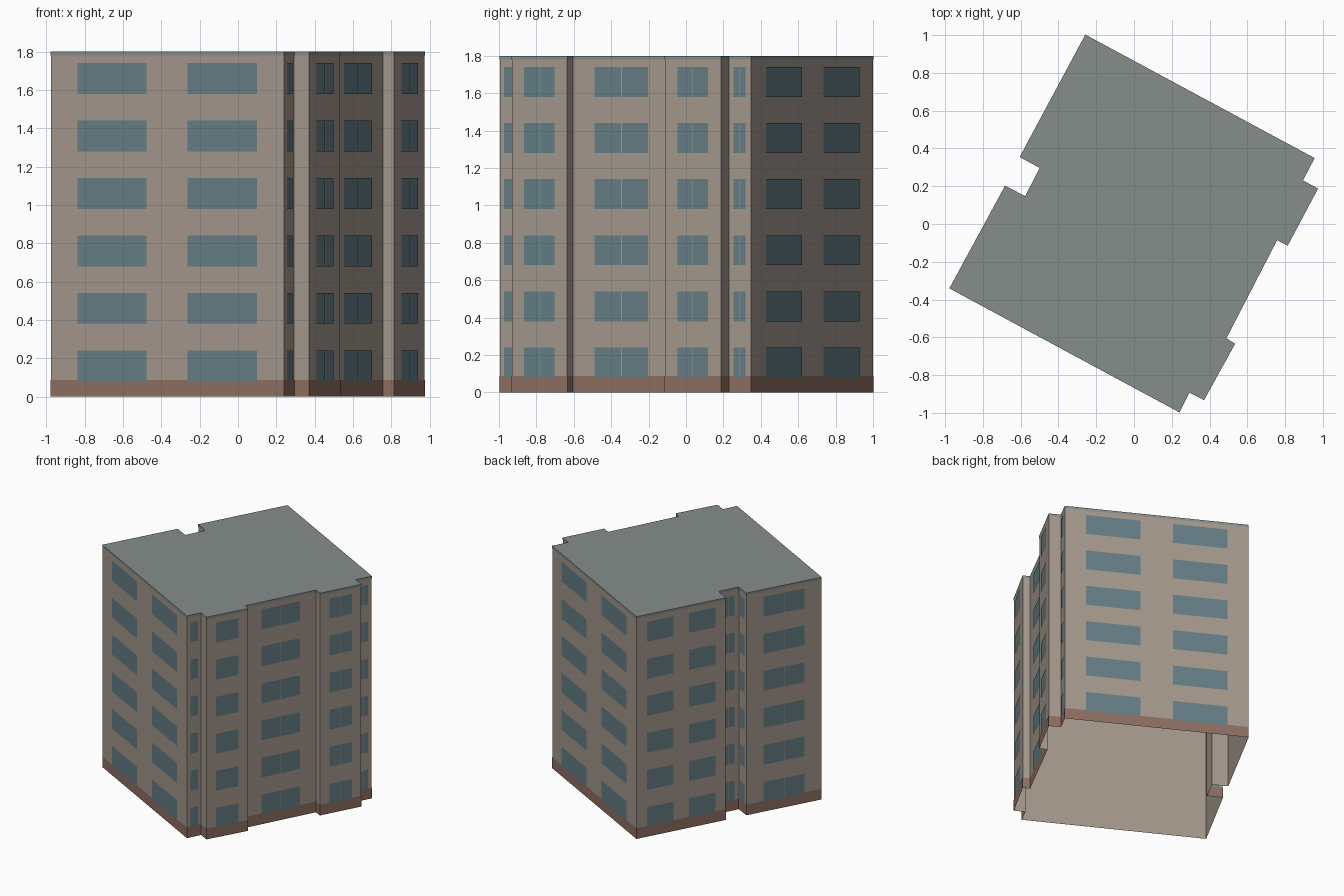
import bpy
from mathutils import Vector

if "Cube" in bpy.data.objects:
    bpy.data.objects.remove(bpy.data.objects["Cube"])

H, EPS = 1.8, 0.002
# Footprint, counter-clockwise from the left corner
PLAN = [Vector(p) for p in [
    (-0.975, -0.34), (0.24, -0.995), (0.293, -0.89), (0.37, -0.93),
    (0.533, -0.635), (0.487, -0.605), (0.757, -0.083), (0.813, -0.112),
    (0.972, 0.187), (0.892, 0.23), (0.954, 0.348), (-0.257, 1.0),
    (-0.603, 0.355), (-0.497, 0.298), (-0.575, 0.145), (-0.682, 0.20)]]
N = len(PLAN)


def make(name, verts, faces, color):
    mesh = bpy.data.meshes.new(name)
    mesh.from_pydata(verts, [], faces)
    mat = bpy.data.materials.new(name)
    mat.diffuse_color = (*color, 1)
    mat.use_nodes = True
    mat.node_tree.nodes["Principled BSDF"].inputs["Base Color"].default_value = mat.diffuse_color
    mesh.materials.append(mat)
    obj = bpy.data.objects.new(name, mesh)
    bpy.context.collection.objects.link(obj)
    return obj


def normal(i):
    d = (PLAN[(i + 1) % N] - PLAN[i]).normalized()
    return Vector((d.y, -d.x))


def outline(offset):
    """Footprint pushed outwards with mitred corners."""
    pts = []
    for i, p in enumerate(PLAN):
        a, b = normal(i - 1 if i else N - 1), normal(i)
        pts.append(p + (a + b) * offset / (1 + a.dot(b)))
    return pts


def band(name, z0, z1, offset, color):
    """Open ring of wall faces following the footprint."""
    pts = outline(offset)
    verts = [(p.x, p.y, z) for z in (z0, z1) for p in pts]
    faces = [(i, (i + 1) % N, (i + 1) % N + N, i + N) for i in range(N)]
    return make(name, verts, faces, color)


# Shell, open underneath
band("walls", 0, H, 0, (0.37, 0.315, 0.265))
band("plinth", 0, 0.087, EPS, (0.27, 0.16, 0.12))
band("roof_trim", H - 0.02, H, EPS, (0.24, 0.27, 0.26))
make("roof", [(p.x, p.y, H) for p in outline(EPS)], [tuple(range(N))],
     (0.24, 0.27, 0.26))

# Windows: two spread panes on long walls, a close pair on the others
WIDE = [(0.115, 0.412), (0.588, 0.885)]
PAIR = [(0.227, 0.495), (0.505, 0.773)]
verts, faces = [], []
for i, a in enumerate(PLAN):
    b = PLAN[(i + 1) % N]
    length = (b - a).length
    if length < 0.1:
        continue
    out = normal(i) * EPS * 2
    for s, t in (WIDE if length > 0.7 else PAIR):
        p, q = a.lerp(b, s) + out, a.lerp(b, t) + out
        for floor in range(6):
            z = 0.08 + 0.3 * floor
            k = len(verts)
            verts += [(p.x, p.y, z), (q.x, q.y, z),
                      (q.x, q.y, z + 0.16), (p.x, p.y, z + 0.16)]
            faces.append((k, k + 1, k + 2, k + 3))
make("windows", verts, faces, (0.13, 0.21, 0.235))
